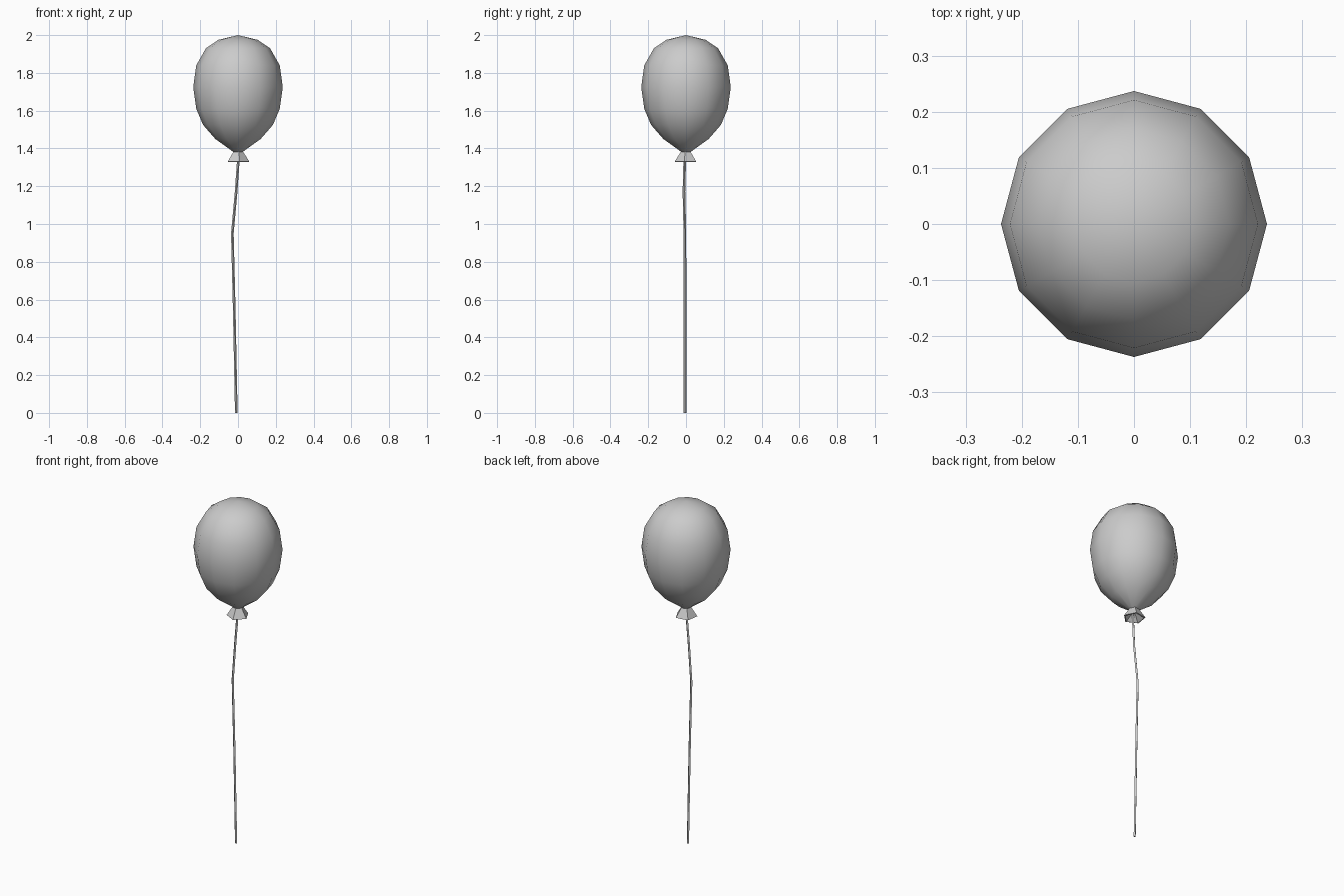
import bpy
import math
from mathutils import Vector

cube = bpy.data.objects.get("Cube")
if cube:
    bpy.data.objects.remove(cube, do_unlink=True)


def make_material(name, color):
    mat = bpy.data.materials.new(name)
    mat.use_nodes = True
    mat.diffuse_color = color
    mat.node_tree.nodes["Principled BSDF"].inputs["Base Color"].default_value = color
    return mat


def make_object(name, verts, faces, mat, smooth_angle):
    mesh = bpy.data.meshes.new(name)
    mesh.from_pydata(verts, [], faces)
    mesh.materials.append(mat)
    obj = bpy.data.objects.new(name, mesh)
    bpy.context.collection.objects.link(obj)
    bpy.ops.object.select_all(action="DESELECT")
    obj.select_set(True)
    bpy.context.view_layer.objects.active = obj
    bpy.ops.object.shade_smooth_by_angle(angle=math.radians(smooth_angle))
    return obj


def loft(name, rings, sides, mat, smooth_angle, turn=0.0):
    """Join rings of (centre, radius), listed bottom to top; radius 0 is a pole."""
    verts, faces, loops = [], [], []
    for centre, radius in rings:
        count = sides if radius else 1
        loops.append([len(verts) + i % count for i in range(sides)])
        for i in range(count):
            a = math.radians(turn) + math.tau * i / sides
            verts.append(Vector(centre) + Vector((math.cos(a), math.sin(a), 0)) * radius)
    for low, high in zip(loops, loops[1:]):
        for i in range(sides):
            j = (i + 1) % sides
            quad = [low[i], low[j], high[j], high[i]]
            faces.append(list(dict.fromkeys(quad)))
    return make_object(name, verts, faces, mat, smooth_angle)


grey = make_material("light grey", (0.6, 0.6, 0.6, 1))

# Balloon body: twelve-sided, smooth
body_profile = [(0, 1.375), (0.025, 1.382), (0.12, 1.45), (0.185, 1.525),
                (0.221, 1.61), (0.237, 1.725), (0.221, 1.84), (0.17, 1.93),
                (0.104, 1.975), (0, 2)]
loft("balloon", [((0, 0, z), r) for r, z in body_profile], 12, grey, 60)

# Flared neck below the body: five-sided, hollow underneath
neck_profile = [(0, 1.375), (0.054, 1.328), (0.061, 1.33), (0.025, 1.386), (0, 1.39)]
loft("neck", [((0, 0, z), r) for r, z in neck_profile], 5, grey, 30, turn=-9)

# String with a slight kink
string_path = [(-0.009, -0.005, 0), (-0.02, -0.005, 0.55), (-0.03, -0.006, 0.95),
               (-0.01, -0.011, 1.17), (0.004, -0.006, 1.37)]
rings = [(p, 0.007) for p in string_path]
rings = [(string_path[0], 0)] + rings + [(string_path[-1], 0)]
loft("string", rings, 4, grey, 30)
